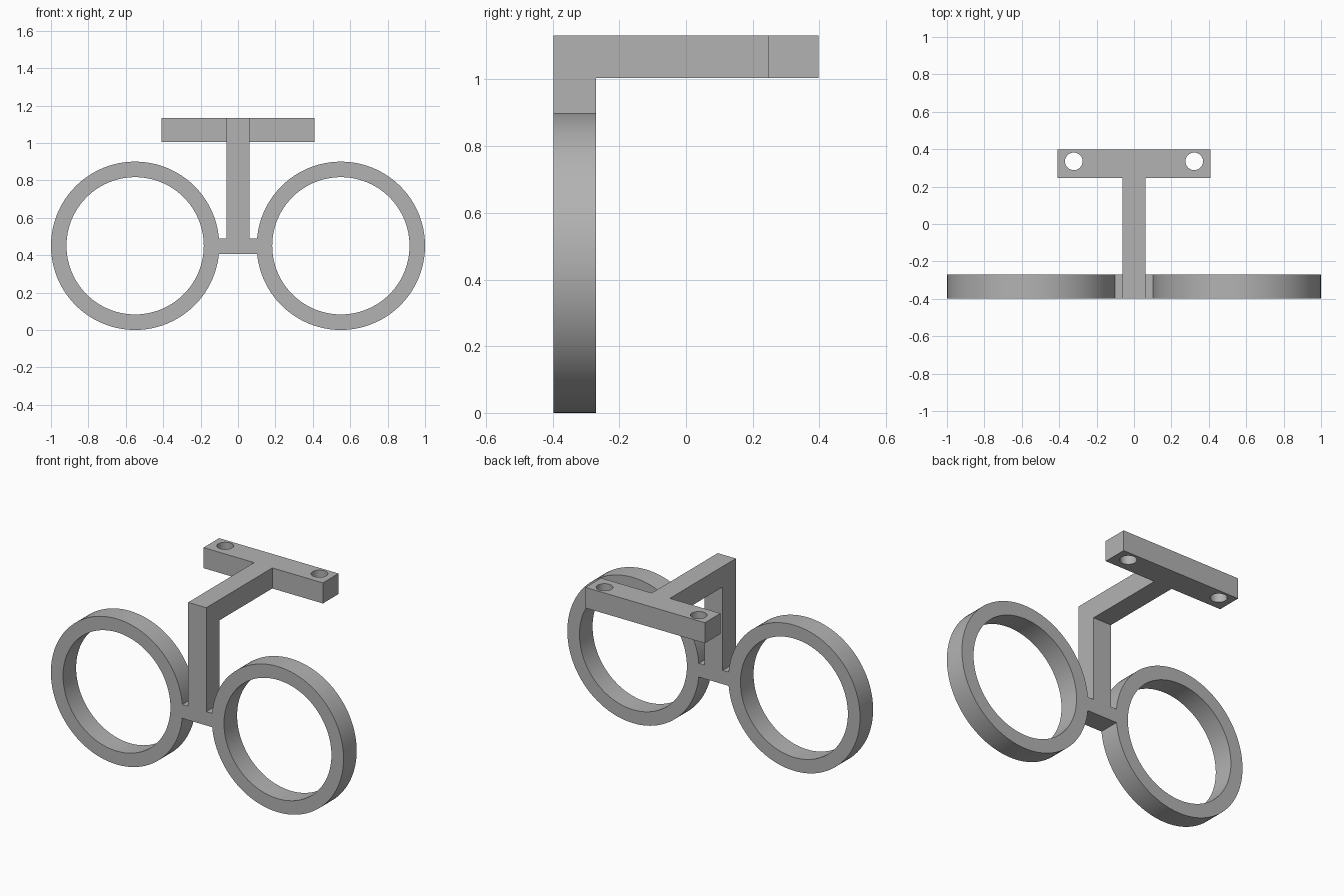
import bpy, bmesh
from math import cos, sin, sqrt, tau
from mathutils import Matrix, Vector

if "Cube" in bpy.data.objects:
    bpy.data.objects.remove(bpy.data.objects["Cube"])

GREY = (0.45, 0.45, 0.45, 1)
grey = bpy.data.materials.new("plain grey")
grey.use_nodes = True
grey.diffuse_color = GREY
grey.node_tree.nodes["Principled BSDF"].inputs["Base Color"].default_value = GREY

FRONT, BACK = -0.398, -0.27          # depth of the rings and post
RING_X, RING_R, INNER_R = 0.55, 0.45, 0.367
POST = 0.062                         # half width of the post and arm
TOP, UNDER = 1.132, 1.005            # height of the arm and crossbar
LOW, HIGH = 0.405, 0.49              # height of the bridge
BAR_Y, BAR_END = 0.246, 0.398


def finish(bm, name):
    bmesh.ops.recalc_face_normals(bm, faces=bm.faces)
    mesh = bpy.data.meshes.new(name)
    bm.to_mesh(mesh)
    bm.free()
    mesh.materials.append(grey)
    obj = bpy.data.objects.new(name, mesh)
    bpy.context.collection.objects.link(obj)
    return obj


def prism(name, outline, direction):
    """Extrude a flat outline along a direction."""
    bm = bmesh.new()
    face = bm.faces.new([bm.verts.new(p) for p in outline])
    new = bmesh.ops.extrude_face_region(bm, geom=[face], use_keep_orig=True)["geom"]
    bmesh.ops.translate(bm, vec=Vector(direction),
                        verts=[v for v in new if isinstance(v, bmesh.types.BMVert)])
    return finish(bm, name)


def ring(name, x):
    """Revolve a rectangular section about the y axis."""
    bm = bmesh.new()
    section = [(INNER_R, FRONT), (RING_R, FRONT), (RING_R, BACK), (INNER_R, BACK)]
    verts = [bm.verts.new((x + r, y, RING_R)) for r, y in section]
    edges = [bm.edges.new((verts[i - 1], verts[i])) for i in range(4)]
    bmesh.ops.spin(bm, geom=verts + edges, cent=(x, 0, RING_R), axis=(0, 1, 0),
                   angle=tau, steps=96, use_merge=True)
    bmesh.ops.remove_doubles(bm, verts=bm.verts, dist=0.0001)
    return finish(bm, name)


def smooth(obj):
    bpy.ops.object.select_all(action="DESELECT")
    obj.select_set(True)
    bpy.context.view_layer.objects.active = obj
    bpy.ops.object.shade_smooth_by_angle(angle=0.5)


# Rings and the short bridge pieces that meet them
for side, s in (("left", 1), ("right", -1)):
    smooth(ring(side + "_ring", s * RING_X))
    curve = [(s * (RING_X - sqrt(RING_R**2 - (z - RING_R)**2)), FRONT, z)
             for z in (LOW, RING_R, HIGH)]
    outline = [(s * POST, FRONT, LOW)] + curve + [(s * POST, FRONT, HIGH)]
    prism(side + "_bridge", outline, (0, BACK - FRONT, 0))

# Upright post bending back into the arm
bend = [(FRONT, LOW), (BACK, LOW), (BACK, UNDER), (BAR_Y, UNDER), (BAR_Y, TOP), (FRONT, TOP)]
prism("post_and_arm", [(-POST, y, z) for y, z in bend], (2 * POST, 0, 0))

# Crossbar with a screw hole near each end
W = 0.408
bar = prism("crossbar", [(-W, BAR_Y, UNDER), (W, BAR_Y, UNDER),
                         (W, BAR_END, UNDER), (-W, BAR_END, UNDER)], (0, 0, TOP - UNDER))
for s in (1, -1):
    bm = bmesh.new()
    bmesh.ops.create_cone(bm, cap_ends=True, segments=48, radius1=0.047, radius2=0.047,
                          depth=0.4, matrix=Matrix.Translation((s * 0.322, 0.335, TOP)))
    cutter = finish(bm, "hole_cutter")
    cutter.hide_render = True
    cut = bar.modifiers.new("hole", "BOOLEAN")
    cut.operation, cut.solver, cut.object = "DIFFERENCE", "EXACT", cutter
    bpy.context.view_layer.objects.active = bar
    bpy.ops.object.modifier_apply(modifier=cut.name)
    bpy.data.objects.remove(cutter)
smooth(bar)
